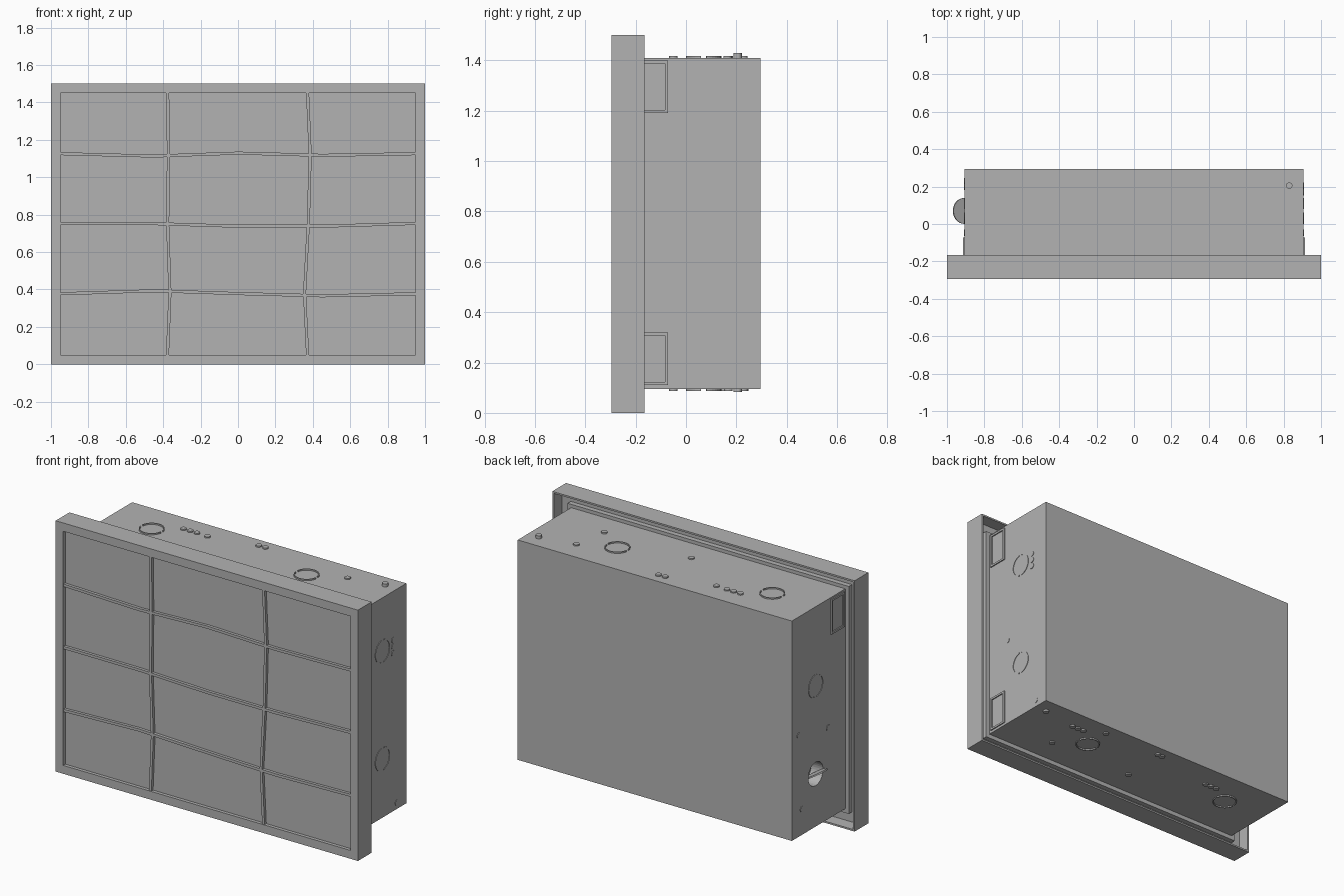
import bpy, bmesh, math
from mathutils import Matrix, Vector

if "Cube" in bpy.data.objects:
    bpy.data.objects.remove(bpy.data.objects["Cube"])

grey = bpy.data.materials.new("painted_steel_grey")
grey.use_nodes = True
colour = (0.45, 0.45, 0.45, 1)
grey.diffuse_color = colour
grey.node_tree.nodes["Principled BSDF"].inputs["Base Color"].default_value = colour


def finish(name, bm):
    bmesh.ops.recalc_face_normals(bm, faces=bm.faces)
    mesh = bpy.data.meshes.new(name)
    bm.to_mesh(mesh)
    bm.free()
    mesh.materials.append(grey)
    ob = bpy.data.objects.new(name, mesh)
    bpy.context.collection.objects.link(ob)
    return ob


def add_box(bm, lo, hi):
    lo, hi = Vector(lo), Vector(hi)
    m = Matrix.Translation((lo + hi) / 2) @ Matrix.Diagonal((*(hi - lo), 1))
    bmesh.ops.create_cube(bm, size=1, matrix=m)


def add_disc(bm, matrix, radius, height, sides=20):
    bmesh.ops.create_cone(bm, cap_ends=True, segments=sides, radius1=radius, radius2=radius,
                          depth=height, matrix=matrix)


def rect_ring(name, half, inner, y0, y1, mid=0.75):
    """Rectangular surround: outer and inner half sizes, from y0 to y1."""
    bm = bmesh.new()
    (ax, az), (bx, bz) = half, inner
    for s in (-1, 1):
        add_box(bm, (-ax, y0, mid + min(s * az, s * bz)), (ax, y1, mid + max(s * az, s * bz)))
        add_box(bm, (min(s * ax, s * bx), y0, mid - bz), (max(s * ax, s * bx), y1, mid + bz))
    return finish(name, bm)


# Box body with a round pocket behind the opened knockout
W, BACK, LOW, HIGH = 0.907, 0.295, 0.095, 1.41
KNOB = Vector((-W, 0.07, 0.41))
bm = bmesh.new()
add_box(bm, (-W, -0.272, LOW), (W, BACK, HIGH))
body = finish("box_body", bm)
bm = bmesh.new()
add_disc(bm, Matrix.Translation(KNOB) @ Matrix.Rotation(math.pi / 2, 4, "Y"), 0.07, 0.16, 32)
cutter = finish("knockout_cutter", bm)
cutter.hide_render = True
cutter.hide_set(True)
cut = body.modifiers.new("knockout_hole", "BOOLEAN")
cut.object = cutter
cut.solver = "EXACT"

# Front frame: border, hollow outer rim and the collar around the box
rect_ring("front_border", (1, 0.75), (0.95, 0.70), -0.295, -0.24)
rect_ring("outer_rim", (1, 0.75), (0.99, 0.74), -0.24, -0.165)
bm = bmesh.new()
add_box(bm, (-0.95, -0.275, 0.05), (0.95, -0.24, 1.45))
finish("front_panel", bm)
rect_ring("rear_collar", (0.93, 0.68), (0.90, 0.65), -0.24, -0.21)


# Wavy grille bars
def bar(name, points, upright):
    """Square bar through (along, across) points on the front panel."""
    bm = bmesh.new()
    rows = []
    for a, c in points:
        row = []
        for d, y in ((-0.008, -0.27), (-0.008, -0.292), (0.008, -0.292), (0.008, -0.27)):
            row.append(bm.verts.new((c + d, y, a) if upright else (a, y, c + d)))
        rows.append(row)
    for p, q in zip(rows, rows[1:]):
        for i in range(4):
            bm.faces.new((p[i], p[i - 1], q[i - 1], q[i]))
    bm.faces.new(rows[0])
    bm.faces.new(rows[-1])
    finish(name, bm)


heights = (0.05, 0.38, 0.75, 1.12, 1.45)
spans = (-0.95, -0.45, 0, 0.45, 0.95)
for i, across in enumerate(((-0.377, -0.364, -0.376, -0.372, -0.376),
                            (0.372, 0.356, 0.376, 0.386, 0.372))):
    bar(f"upright_bar_{i + 1}", list(zip(heights, across)), True)
for i, across in enumerate(((0.377, 0.393, 0.378, 0.366, 0.377),
                            (0.753, 0.752, 0.738, 0.738, 0.753),
                            (1.126, 1.113, 1.129, 1.117, 1.126))):
    bar(f"cross_bar_{i + 1}", list(zip(spans, across)), False)

# Wall placement: each side has an outward axis and two in-plane coordinates
SIDES = {
    "top": lambda a, y: Matrix.Translation((a, y, HIGH)),
    "bottom": lambda a, y: Matrix.Translation((a, y, LOW)) @ Matrix.Rotation(math.pi, 4, "X"),
    "right": lambda a, y: Matrix.Translation((W, y, a)) @ Matrix.Rotation(math.pi / 2, 4, "Y"),
    "left": lambda a, y: Matrix.Translation((-W, y, a)) @ Matrix.Rotation(-math.pi / 2, 4, "Y"),
}


def knockout(name, matrix, radius=0.07, width=0.006, height=0.008):
    """Raised circular outline broken by two tabs."""
    bm = bmesh.new()
    steps = 16
    for half in (0, math.pi):
        rows = []
        for i in range(steps + 1):
            t = half + 0.15 + (math.pi - 0.3) * i / steps
            rows.append([bm.verts.new(matrix @ Vector((r * math.cos(t), r * math.sin(t), z)))
                         for r, z in ((radius, 0), (radius, height),
                                      (radius - width, height), (radius - width, 0))])
        for p, q in zip(rows, rows[1:]):
            for i in range(4):
                bm.faces.new((p[i], p[i - 1], q[i - 1], q[i]))
        bm.faces.new(rows[0])
        bm.faces.new(rows[-1])
    finish(name, bm)


ROUNDS = {"top": (-0.62, 0.405), "bottom": (-0.62, 0.405), "right": (0.445, 1.09), "left": (0.937,)}
for side, places in ROUNDS.items():
    for i, a in enumerate(places):
        knockout(f"{side}_knockout_{i + 1}", SIDES[side](a, 0.07),
                 height=0.008 if side in ("top", "bottom") else 0.003)

# Small fastening studs on every wall
STUDS = {
    "top": ((-0.48, 0.17), (-0.435, 0.17), (-0.39, 0.17), (-0.317, 0.165), (-0.022, 0.228),
            (0.022, 0.228), (0, -0.05), (0.61, 0.165), (0.575, -0.05)),
    "bottom": ((-0.49, 0.15), (-0.45, 0.15), (-0.41, 0.15), (-0.016, 0.232), (0.016, 0.232),
               (0, -0.05), (0.4, 0.228), (0.52, 0.168), (0.56, 0.168), (0.6, 0.168), (0.57, -0.05)),
    "right": ((1.04, 0.17), (1.08, 0.17), (1.12, 0.17), (0.643, -0.047), (0.135, 0.205)),
    "left": ((0.70, 0.23), (0.642, -0.047), (0.25, 0.2)),
}
for side, places in STUDS.items():
    bm = bmesh.new()
    tall = 0.016 if side in ("top", "bottom") else 0.006
    for a, y in places:
        add_disc(bm, SIDES[side](a, y), 0.017, tall)
    if side in ("top", "bottom"):
        add_disc(bm, SIDES[side](0.83, 0.205), 0.017, 0.036 if side == "top" else 0.024)
    finish(f"{side}_studs", bm)


# Rectangular mounting slots outlined on the side walls
def slot(name, sign, z0, z1, y0=-0.195, y1=-0.072, w=0.012):
    bm = bmesh.new()
    x0, x1 = sorted((sign * (W - 0.01), sign * (W + 0.007)))
    for z in (z0, z1 - w):
        add_box(bm, (x0, y0, z), (x1, y1, z + w))
    for y in (y0, y1 - w):
        add_box(bm, (x0, y, z0 + w), (x1, y + w, z1 - w))
    finish(name, bm)


slot("right_upper_slot", 1, 1.19, 1.40)
slot("right_lower_slot", 1, 0.11, 0.32)
slot("left_upper_slot", -1, 1.19, 1.40)

# Opened knockout disc, tilted halfway out of its hole
bm = bmesh.new()
add_disc(bm, Matrix.Translation(KNOB) @ Matrix.Rotation(math.radians(30), 4, "Y"), 0.069, 0.008, 32)
finish("opened_knockout_disc", bm)
